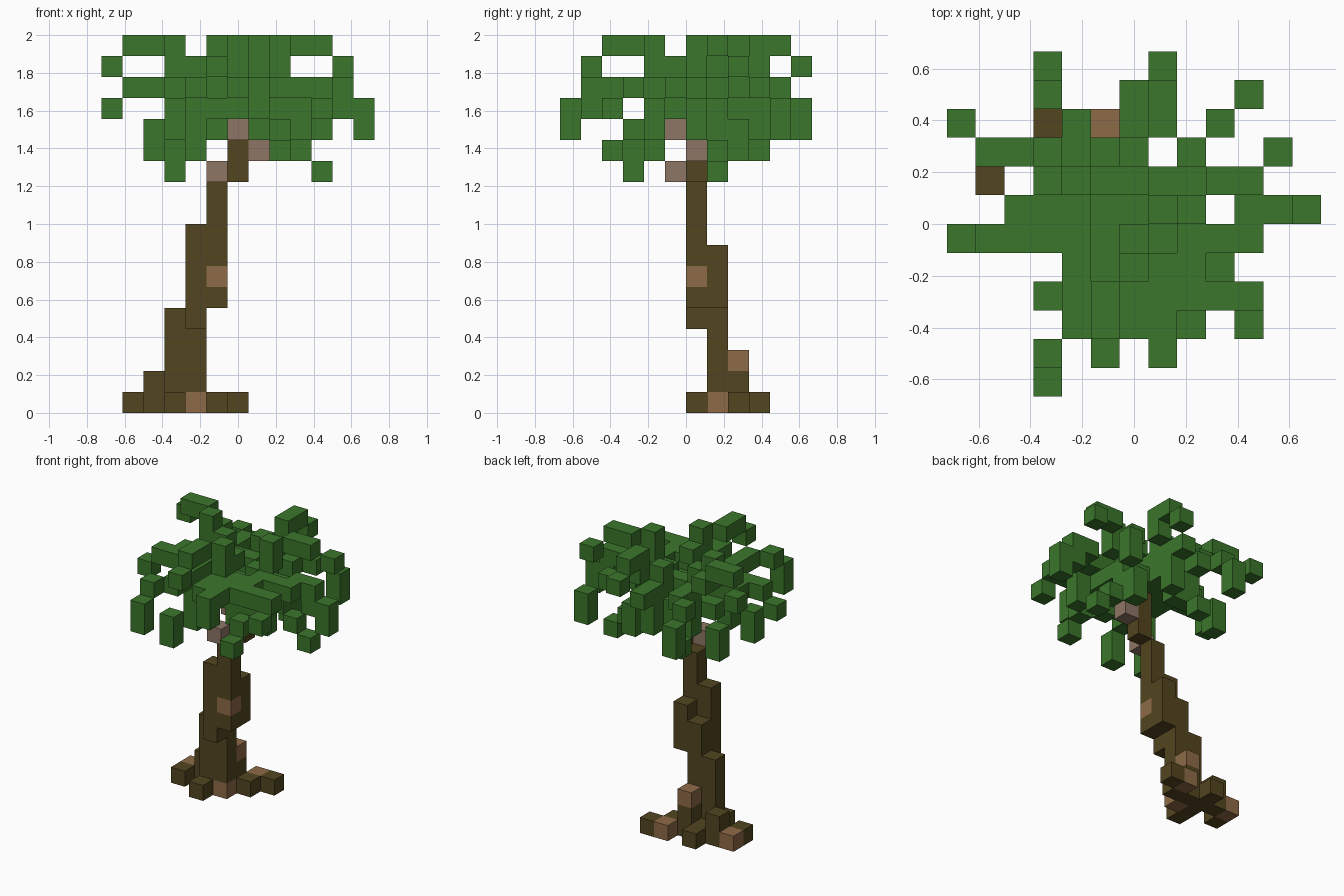
import bpy, bmesh
from mathutils import Vector

if "Cube" in bpy.data.objects:
    bpy.data.objects.remove(bpy.data.objects["Cube"], do_unlink=True)

CELL = 1 / 9


def material(name, rgb):
    m = bpy.data.materials.new(name)
    m.use_nodes = True
    m.diffuse_color = (*rgb, 1)
    bsdf = m.node_tree.nodes["Principled BSDF"]
    bsdf.inputs["Base Color"].default_value = (*rgb, 1)
    bsdf.inputs["Roughness"].default_value = 0.9
    return m


green = material("leaf green", (.043, .18, .024))
bark = material("dark bark", (.085, .059, .014))
tan = material("tan bark", (.27, .145, .064))
husk = material("grey brown husk", (.27, .18, .133))

occupied = {}   # cell -> part name, so that parts never overlap
parts = {}      # part name -> material


def part(name, mat, *path):
    """Fill the grid cells along a path given by its corner cells."""
    parts[name] = mat
    for a, b in zip(path, path[1:] or path):
        a, b = Vector(a), Vector(b)
        steps = max(1, round(max(abs(c) for c in b - a)))
        for s in range(steps + 1):
            cell = tuple(round(c) for c in a.lerp(b, s / steps))
            occupied.setdefault(cell, name)


def build(name, mat):
    """Turn the cells of one part into a mesh of its exposed faces."""
    bm = bmesh.new()
    for cell in [c for c, owner in occupied.items() if owner == name]:
        for axis in range(3):
            for side in (-1, 1):
                normal = Vector((0, 0, 0))
                normal[axis] = side
                if tuple(int(c) for c in Vector(cell) + normal) in occupied:
                    continue
                u, v = Vector((0, 0, 0)), Vector((0, 0, 0))
                u[(axis + 1) % 3] = side
                v[(axis + 2) % 3] = 1
                mid = Vector(cell) + Vector((-6, -5.5, .5)) + normal / 2
                bm.faces.new([bm.verts.new((mid + (u * p + v * q) / 2) * CELL)
                              for p, q in ((-1, -1), (1, -1), (1, 1), (-1, 1))])
    bmesh.ops.remove_doubles(bm, verts=bm.verts, dist=.001)
    bmesh.ops.dissolve_limit(bm, angle_limit=.01, verts=bm.verts, edges=bm.edges)
    mesh = bpy.data.meshes.new(name)
    bm.to_mesh(mesh)
    bm.free()
    mesh.materials.append(mat)
    bpy.context.collection.objects.link(bpy.data.objects.new(name, mesh))


# Lighter patches on the trunk and roots
part("trunk_knot", tan, (5, 6, 6))
part("back_knot", tan, (4, 8, 2))
part("trunk_foot_patch", tan, (4, 7, 0))
part("back_root_patch", tan, (5, 9, 0))
part("right_root_patch", tan, (1, 8, 0))

# Husks below the crown
part("front_husk", husk, (6, 5, 13))
part("left_husk", husk, (7, 6, 12))
part("lower_husk", husk, (5, 5, 11))

# Leaning trunk, stepping up from column to column
part("trunk_base", bark, (4, 7, 1), (4, 7, 6))
part("trunk_buttress", bark, (3, 7, 0), (3, 7, 4))
part("trunk_front", bark, (4, 6, 4), (4, 6, 8))
part("trunk_side", bark, (5, 7, 5), (5, 7, 7))
part("trunk_upper", bark, (5, 6, 5), (5, 6, 10))
part("trunk_top", bark, (6, 6, 11), (6, 6, 13))

# Roots
part("right_root", bark, (2, 8, 1), (2, 8, 0), (1, 7, 0))
part("front_root", bark, (3, 6, 0))
part("left_root", bark, (5, 8, 0), (6, 9, 0))
part("back_root", bark, (4, 8, 1), (4, 8, 0), (3, 8, 0), (3, 9, 0))

# Fronds that rise above the crown
part("back_right_high_frond", green, (4, 7, 16), (3, 7, 16), (3, 7, 17),
     (3, 8, 16), (2, 8, 17), (1, 8, 17), (0, 9, 16))
part("back_high_frond", green, (6, 8, 15), (6, 8, 16), (7, 9, 16),
     (7, 9, 17), (7, 10, 17), (7, 11, 16))
part("left_high_frond", green, (7, 6, 15), (8, 6, 16), (8, 6, 17),
     (9, 7, 17), (10, 7, 17), (11, 8, 16))
part("front_high_frond", green, (6, 5, 16), (6, 4, 16), (6, 4, 17),
     (5, 3, 17), (5, 2, 17), (5, 1, 16))

# Level fronds with hanging tips
part("right_frond", green, (4, 5, 15), (1, 5, 15), (0, 5, 14))
part("right_mid_frond", green, (4, 6, 15), (2, 6, 15))
part("back_right_frond", green, (4, 8, 15), (4, 9, 15), (3, 10, 15),
     (3, 11, 14), (3, 11, 13))
part("back_frond", green, (6, 8, 15), (6, 10, 15))
part("back_left_frond", green, (8, 8, 15), (9, 9, 15), (10, 10, 14), (10, 10, 13))
part("left_frond", green, (8, 5, 15), (10, 5, 15), (10, 6, 15), (11, 6, 15),
     (11, 6, 14), (12, 6, 14), (12, 6, 13))
part("front_left_frond", green, (8, 4, 15), (8, 3, 15), (10, 3, 15), (10, 2, 14))
part("front_frond", green, (7, 4, 15), (7, 1, 15), (7, 1, 14))
part("front_mid_frond", green, (6, 4, 15), (6, 2, 15))
part("front_right_frond", green, (4, 4, 15), (4, 2, 15), (3, 1, 15),
     (3, 0, 14), (3, 0, 13))

# Drooping fronds below the crown
part("right_droop", green, (4, 7, 14), (3, 7, 14), (2, 8, 13), (2, 8, 12))
part("back_droop", green, (5, 8, 13), (4, 8, 13), (4, 9, 12))
part("back_mid_droop", green, (6, 8, 14), (6, 9, 14), (6, 9, 13))
part("back_left_droop", green, (8, 8, 13), (8, 8, 12))
part("left_droop", green, (8, 7, 13), (9, 7, 12), (10, 7, 11))
part("front_left_droop", green, (8, 4, 14), (9, 4, 14), (9, 4, 13))
part("front_droop", green, (7, 4, 13), (8, 3, 13), (8, 2, 12))
part("front_right_droop", green, (4, 4, 13), (4, 4, 12), (3, 3, 12), (3, 3, 11))

# Solid heart of the crown
for row in range(4, 9):
    part("crown_heart", green, (4, row, 14), (6 if row == 8 else 8, row, 14))
part("crown_top", green, (5, 7, 15), (6, 7, 15))

for part_name, part_mat in parts.items():
    build(part_name, part_mat)
